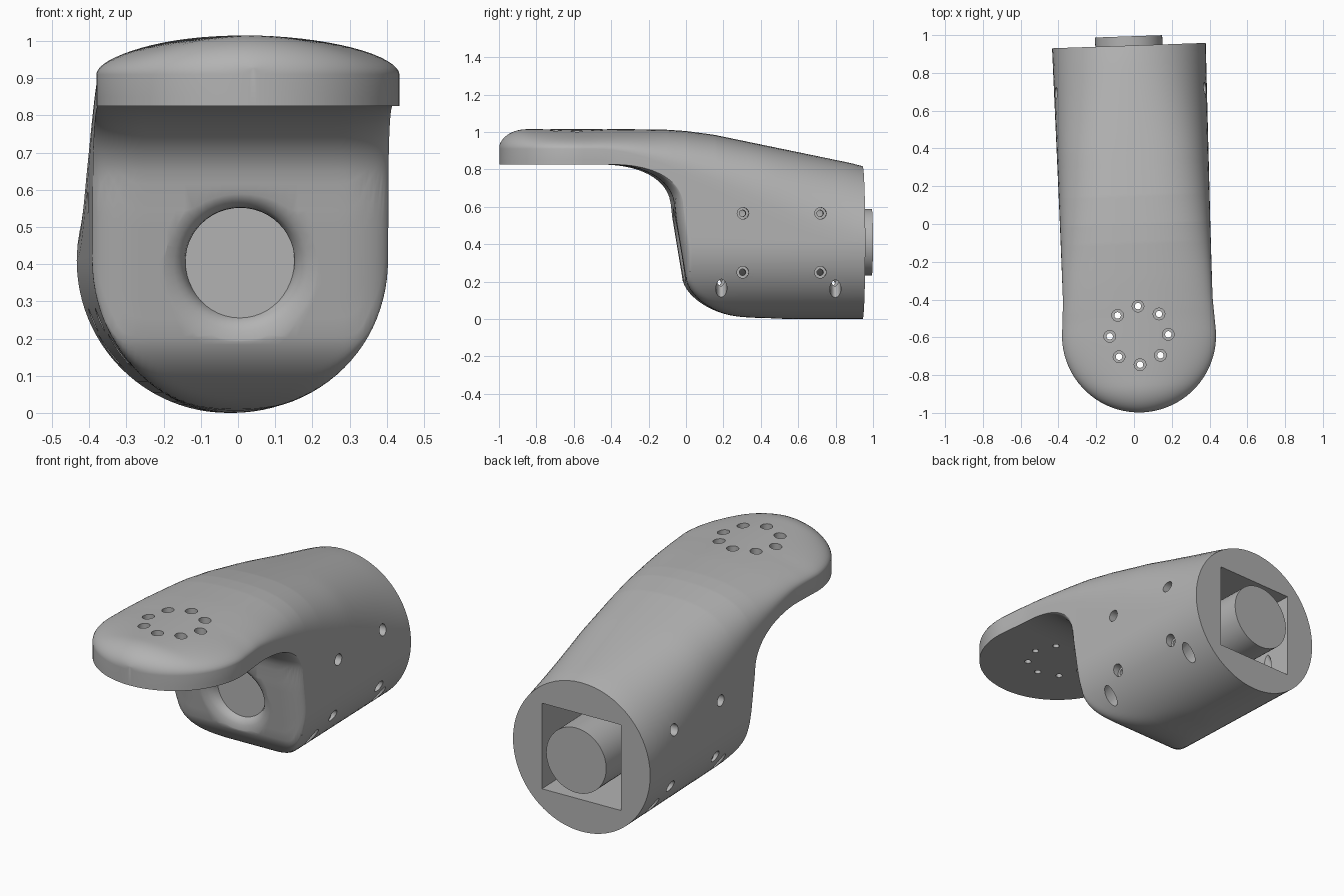
import bpy, bmesh, math
from mathutils import Matrix

cube = bpy.data.objects.get("Cube")
if cube:
    bpy.data.objects.remove(cube, do_unlink=True)

TURN = math.radians(2)      # the whole part is turned slightly about z
AXIS_Z = 0.41               # height of the motor axis
BACK = 0.945
NOSE_Y, NOSE_R = -0.59, 0.408

grey = bpy.data.materials.new("plain_grey")
grey.use_nodes = True
grey.diffuse_color = (0.45, 0.45, 0.45, 1)
grey.node_tree.nodes["Principled BSDF"].inputs["Base Color"].default_value = (0.45, 0.45, 0.45, 1)


def interp(points, y):
    if y <= points[0][0]:
        return points[0][1]
    for (a, fa), (b, fb) in zip(points, points[1:]):
        if y <= b:
            return fa + (fb - fa) * (y - a) / (b - a)
    return points[-1][1]


def smooth_step(t):
    t = min(max(t, 0), 1)
    return t * t * (3 - 2 * t)


def smooth_max(a, b, k=0.04):
    h = max(k - abs(a - b), 0) / k
    return max(a, b) + h * h * k / 4


def underside(y):
    """Plate underside, concave sweep, steep front wall, rounded toe."""
    if y < -0.46:
        return 0.826
    if y < -0.07:
        u = (y + 0.46) / 0.39
        return 0.58 + 0.246 * (1 - u ** 2.3) ** (1 / 2.3)
    if y < -0.015:
        return 0.58 - 6 * (y + 0.07)
    if y < 0.435:
        u = (0.435 - y) / 0.45
        return 0.26 * (1 - math.sqrt(max(1 - u * u, 0))) - 0.01
    return -0.01 - 0.2 * (y - 0.435)


def loft(bm, rings):
    rows = [[bm.verts.new(p) for p in ring] for ring in rings]
    n = len(rows[0])
    for r, s in zip(rows, rows[1:]):
        for i in range(n):
            j = (i + 1) % n
            bm.faces.new((r[i], r[j], s[j], s[i]))
    bm.faces.new(rows[0][::-1])
    bm.faces.new(rows[-1])


def lathe(bm, profile, matrix, segs=24):
    """Closed turned solid from (radius, height) pairs."""
    loft(bm, [[matrix @ Matrix.Rotation(math.tau * i / segs, 4, 'Z') @ Matrix.Translation((r, 0, h))
               .to_translation() for i in range(segs)] for r, h in profile])


def make(name, bm):
    bmesh.ops.remove_doubles(bm, verts=bm.verts, dist=0.0004)
    bmesh.ops.recalc_face_normals(bm, faces=bm.faces)
    mesh = bpy.data.meshes.new(name)
    bm.to_mesh(mesh)
    bm.free()
    obj = bpy.data.objects.new(name, mesh)
    bpy.context.collection.objects.link(obj)
    return obj


def finish(obj):
    obj.data.materials.clear()
    obj.data.materials.append(grey)
    bpy.ops.object.select_all(action='DESELECT')
    obj.select_set(True)
    bpy.context.view_layer.objects.active = obj
    bpy.ops.object.shade_smooth_by_angle(angle=math.radians(35))
    obj.rotation_euler.z = TURN
    obj.location.x = 0.006


# Profiles along y: top line, half width, fullness of the dome
TOP = [(-0.3, 1.015), (-0.1, 1.012), (0, 1.005), (0.15, 0.985), (0.88, 0.834), (BACK, 0.817)]
WIDTH = [(NOSE_Y, NOSE_R), (-0.4, 0.396), (0, 0.398), (BACK, 0.407)]
FULLNESS = [(-0.5, 1.85), (0, 2.5), (0.4, 2.65), (BACK, 2)]


def section(y):
    w = interp(WIDTH, y)
    if y < NOSE_Y:
        w = math.sqrt(max(NOSE_R ** 2 - (y - NOSE_Y) ** 2, 0.0001))
    shoulder = 0.91 - 0.5 * smooth_step((y + 0.5) / (BACK + 0.5))
    nose = min(max(0, -0.85 - y) / 0.15, 1)
    rise = (interp(TOP, y) - shoulder) * math.sqrt(1 - nose * nose)
    power = 2 / interp(FULLNESS, y)
    half = [(0, shoulder + rise)]
    for i in range(1, 16):                      # domed top
        a = math.pi / 2 * i / 16
        half.append((w * math.sin(a) ** power, shoulder + rise * math.cos(a) ** power))
    for i in range(9):                          # straight wall
        half.append((w, shoulder + (AXIS_Z - shoulder) * i / 8))
    for i in range(1, 25):                      # round belly
        a = math.pi / 2 * i / 24
        half.append((w * math.cos(a), AXIS_Z * (1 - math.sin(a))))
    ring = []
    for x, z in half:                           # trim by the underside profile
        edge = min(max(0, x - 0.27) / 0.13, 1)
        setback = 0.055 * (1 - math.sqrt(1 - edge * edge))
        ring.append((x, y, smooth_max(z, underside(y - setback))))
    return ring + [(-x, y, z) for x, y, z in ring[-2:0:-1]]


# Body with forward plate
stations = [NOSE_Y - NOSE_R * math.cos(math.pi / 2 * i / 20) for i in range(20)]
stations += [NOSE_Y + 0.03 * i for i in range(13)]
stations += [-0.2 + 0.008 * i for i in range(65)]
stations += [0.32 + (BACK - 0.32) * i / 12 for i in range(1, 13)]
bm = bmesh.new()
loft(bm, [section(y) for y in stations])
body = make("bracket_body", bm)

# Square motor cavity, open at the back
bm = bmesh.new()
bmesh.ops.create_cube(bm, size=1, matrix=Matrix.Translation((0, 0.6, AXIS_Z))
                      @ Matrix.Diagonal((0.47, 1, 0.47, 1)))
cavity_cutter = make("cavity_cutter", bm)

# Screw holes, slanted strap slots and the flared front opening
bm = bmesh.new()
for i in range(8):
    a = math.tau * i / 8
    lathe(bm, [(0.017, 0.7), (0.017, 0.93), (0.031, 0.93), (0.031, 1.1)],
          Matrix.Translation((0.155 * math.sin(a), NOSE_Y + 0.155 * math.cos(a), 0)))
for side in (-1, 1):
    for y in (0.291, 0.706):
        for z in (0.25, 0.565):
            lathe(bm, [(0.017, 0.15), (0.017, 0.34), (0.031, 0.34), (0.031, 0.5)],
                  Matrix.Translation((0, y, z)) @ Matrix.Rotation(side * math.pi / 2, 4, 'Y'))
    for y in (0.178, 0.788):
        lathe(bm, [(0.03, -0.2), (0.03, 0.15)], Matrix.Translation((side * 0.3, y, 0.185))
              @ Matrix.Rotation(side * math.radians(142), 4, 'Y')
              @ Matrix.Diagonal((1.9, 1, 1, 1)))
lathe(bm, [(0.147, 0.09), (0.147, 0.05), (0.152, 0.03), (0.163, 0.012), (0.18, 0),
           (0.205, -0.009), (0.235, -0.014), (0.235, -0.08)],
      Matrix.Translation((0, -0.03, AXIS_Z - 0.012)) @ Matrix.Rotation(math.radians(-80), 4, 'X'), 48)
hole_cutter = make("hole_cutter", bm)

for cutter in (hole_cutter, cavity_cutter):
    cutter.hide_render = True
    mod = body.modifiers.new(cutter.name, 'BOOLEAN')
    mod.operation = 'DIFFERENCE'
    mod.solver = 'EXACT'
    mod.object = cutter
    bpy.context.view_layer.objects.active = body
    bpy.ops.object.modifier_apply(modifier=mod.name)
    bpy.data.objects.remove(cutter, do_unlink=True)
finish(body)

# Motor cylinder running through the cavity
bm = bmesh.new()
lathe(bm, [(0.178, 0.03), (0.178, 0.994)],
      Matrix.Translation((0, 0, AXIS_Z)) @ Matrix.Rotation(-math.pi / 2, 4, 'X'), 64)
finish(make("motor_cylinder", bm))
